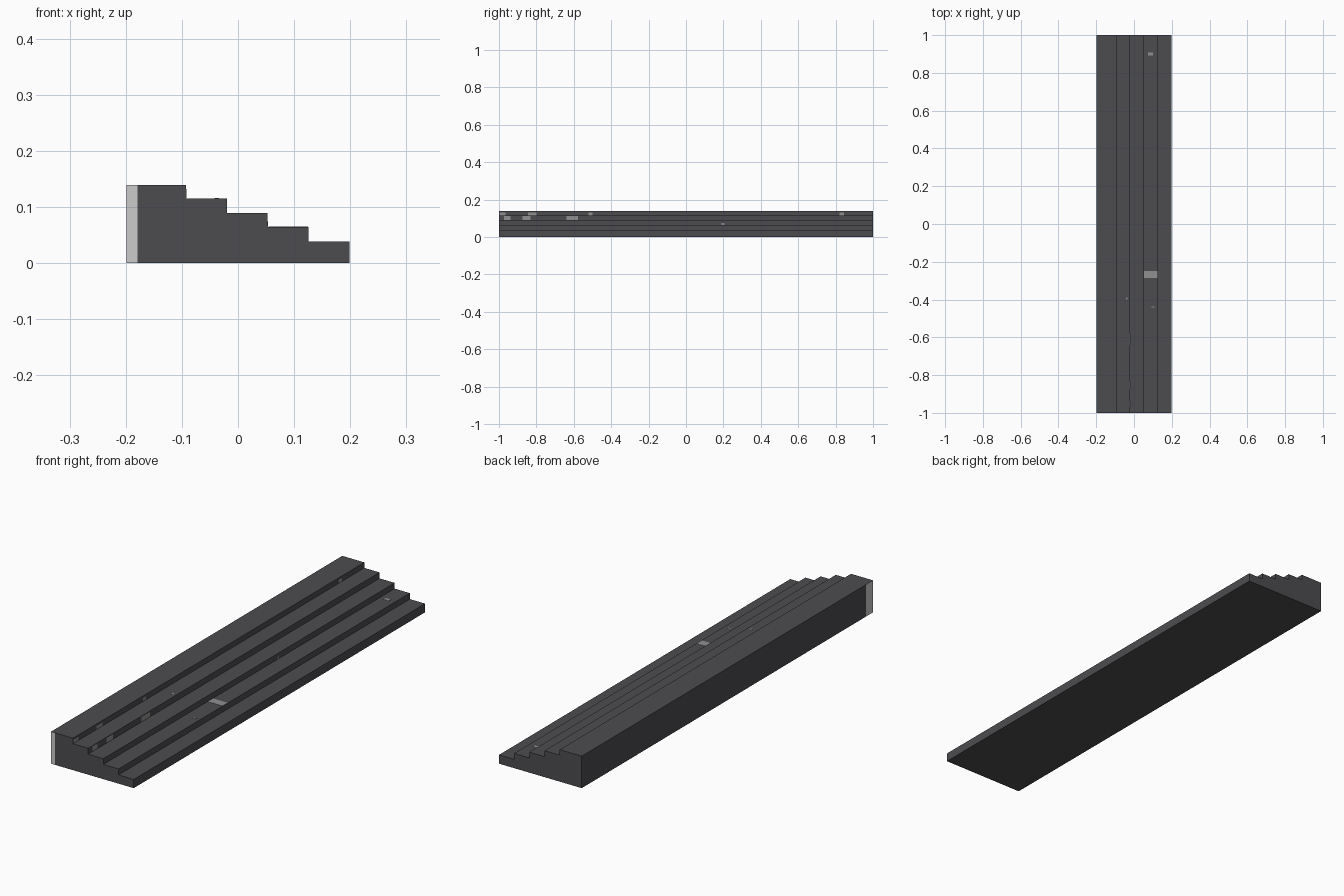
import bpy, bmesh

if "Cube" in bpy.data.objects:
    bpy.data.objects.remove(bpy.data.objects["Cube"])


def material(name, r, g, b):
    m = bpy.data.materials.new(name)
    m.diffuse_color = (r, g, b, 1)
    m.use_nodes = True
    m.node_tree.nodes["Principled BSDF"].inputs["Base Color"].default_value = m.diffuse_color
    return m


dark = material("dark_stone", 0.073, 0.073, 0.080)
pale = material("pale_edge", 0.60, 0.60, 0.60)
grey = material("worn_grey", 0.28, 0.28, 0.28)

# Step profile: right edge and top height of each tread, highest first
steps = [(-0.093, 0.139), (-0.02, 0.115), (0.053, 0.089), (0.126, 0.064), (0.199, 0.038)]
LEFT = -0.199


def add_object(name, bm, mats):
    bmesh.ops.recalc_face_normals(bm, faces=bm.faces[:])
    me = bpy.data.meshes.new(name)
    bm.to_mesh(me)
    bm.free()
    for m in mats:
        me.materials.append(m)
    ob = bpy.data.objects.new(name, me)
    bpy.context.collection.objects.link(ob)
    return ob


# Staircase body: profile extruded along y
profile = [(LEFT, 0), (LEFT, steps[0][1])]
for i, (x, z) in enumerate(steps):
    profile.append((x, z))
    profile.append((x, steps[i + 1][1] if i + 1 < len(steps) else 0))
bm = bmesh.new()
cap = bm.faces.new([bm.verts.new((x, -1, z)) for x, z in profile])
ext = bmesh.ops.extrude_face_region(bm, geom=[cap])
bmesh.ops.translate(bm, verts=[v for v in ext["geom"] if isinstance(v, bmesh.types.BMVert)], vec=(0, 2, 0))

# Pale front-left corner: cut lines, then colour by direction and position
for co, no in (((-0.179, 0, 0), (1, 0, 0)), ((0, -0.952, 0), (0, 1, 0))):
    bmesh.ops.bisect_plane(bm, geom=bm.verts[:] + bm.edges[:] + bm.faces[:], plane_co=co, plane_no=no)
bmesh.ops.recalc_face_normals(bm, faces=bm.faces[:])
for f in bm.faces:
    c = f.calc_center_median()
    if (f.normal.y < -0.9 and c.x < -0.179) or (f.normal.x < -0.9 and c.y < -0.952):
        f.material_index = 1
add_object("stair_body", bm, [dark, pale])


def plate(name, x0, x1, y0, y1, z0, z1):
    bm = bmesh.new()
    bmesh.ops.create_cube(bm, size=1)
    bmesh.ops.scale(bm, verts=bm.verts, vec=(x1 - x0, y1 - y0, z1 - z0))
    bmesh.ops.translate(bm, verts=bm.verts, vec=((x0 + x1) / 2, (y0 + y1) / 2, (z0 + z1) / 2))
    add_object(name, bm, [grey])


T = 0.0008
# Worn patches on risers: step index, y start, y end, height fraction
for s, y0, y1, h in [(0, -0.998, -0.965, 0.7), (0, -0.845, -0.80, 0.7), (0, -0.52, -0.50, 0.7),
                     (0, 0.82, 0.845, 0.7), (1, -0.972, -0.938, 0.9), (1, -0.875, -0.832, 0.9),
                     (1, -0.64, -0.577, 0.9), (2, 0.19, 0.205, 0.4)]:
    x, top = steps[s]
    low = steps[s + 1][1]
    plate("riser_patch", x - T, x + T, y0, y1, low + 0.001, low + (top - low) * h)

# Worn patches on treads: step index, x range, y range
for s, x0, x1, y0, y1 in [(3, 0.054, 0.125, -0.285, -0.25), (3, 0.075, 0.10, 0.893, 0.907),
                          (3, 0.092, 0.108, -0.443, -0.437), (1, -0.042, -0.034, -0.40, -0.388)]:
    z = steps[s][1]
    plate("tread_patch", x0, x1, y0, y1, z - T, z + T)
